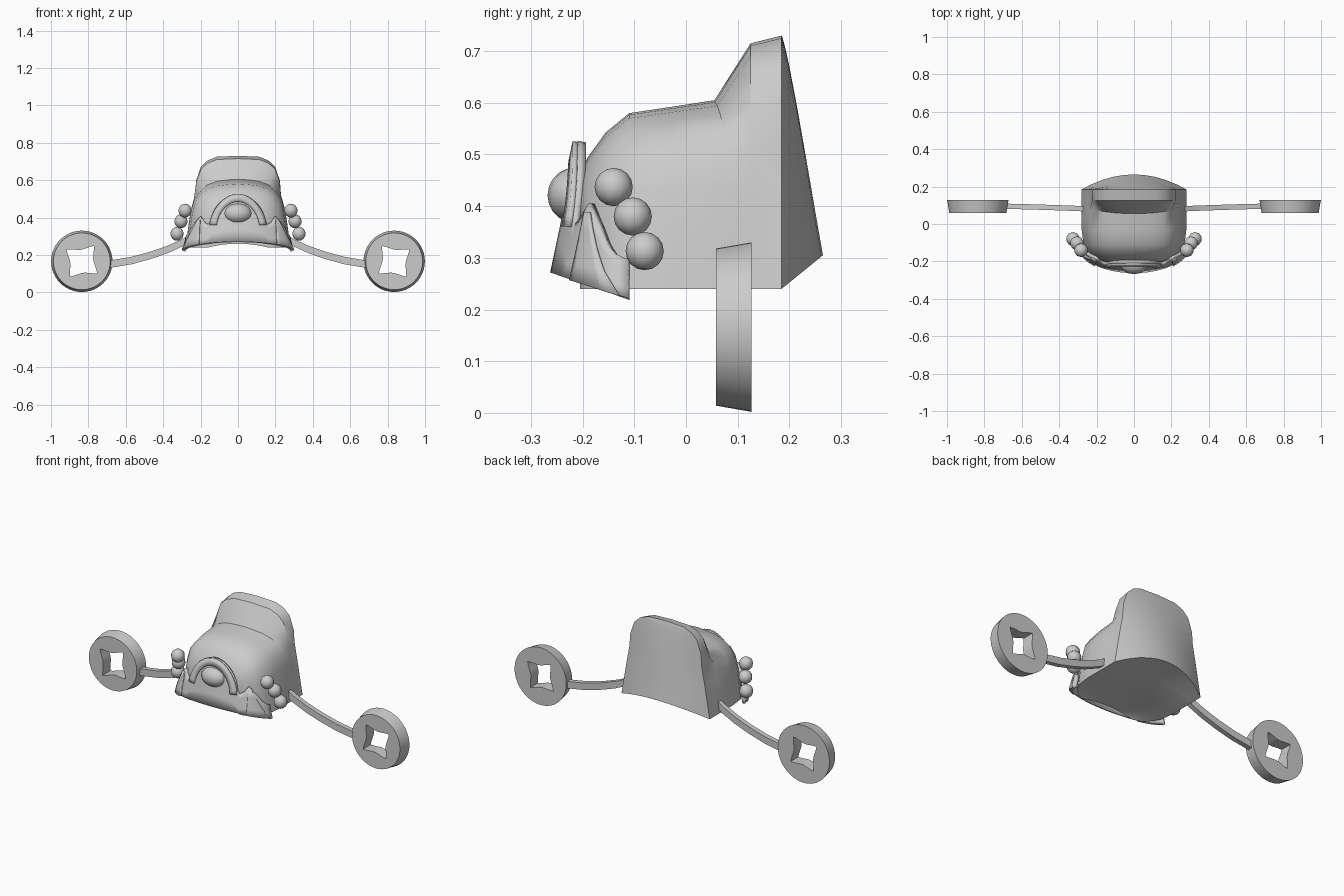
import bpy, bmesh, math
from mathutils import Vector

if "Cube" in bpy.data.objects:
    bpy.data.objects.remove(bpy.data.objects["Cube"])

grey = bpy.data.materials.new("plain_grey")
grey.use_nodes = True
grey.diffuse_color = (0.6, 0.6, 0.6, 1)
grey.node_tree.nodes["Principled BSDF"].inputs["Base Color"].default_value = (0.6, 0.6, 0.6, 1)


def finish(name, bm, angle=35, thickness=0):
    bmesh.ops.remove_doubles(bm, verts=bm.verts, dist=0.0005)
    bmesh.ops.recalc_face_normals(bm, faces=bm.faces)
    mesh = bpy.data.meshes.new(name)
    bm.to_mesh(mesh)
    bm.free()
    mesh.materials.append(grey)
    obj = bpy.data.objects.new(name, mesh)
    bpy.context.collection.objects.link(obj)
    if thickness:
        mod = obj.modifiers.new("Thickness", "SOLIDIFY")
        mod.thickness = thickness
        mod.offset = 0
    bpy.ops.object.select_all(action="DESELECT")
    bpy.context.view_layer.objects.active = obj
    obj.select_set(True)
    bpy.ops.object.shade_smooth_by_angle(angle=math.radians(angle))


def grid(bm, rows, wrap=False):
    """Skin a list of equally long point rows with quads; return the vertex rows."""
    rings = [[bm.verts.new(p) for p in row] for row in rows]
    n = len(rings[0])
    for a, b in zip(rings, rings[1:]):
        for i in range(n if wrap else n - 1):
            j = (i + 1) % n
            bm.faces.new((a[i], a[j], b[j], b[i]))
    return rings


def lerp_table(table, x):
    for (x0, v0), (x1, v1) in zip(table, table[1:]):
        if x <= x1:
            return v0 + (v1 - v0) * (x - x0) / (x1 - x0)
    return table[-1][1]


# Hat body: sections along y, each (y, half width, top, crown blend, crease sweep)
SECTIONS = [(-.205, .16, .46, 0, 0), (-.19, .205, .495, 0, 0), (-.155, .245, .543, 0, 0),
            (-.11, .27, .58, 0, 0), (-.03, .28, .592, 0, 0), (.055, .28, .605, 0, .035),
            (.125, .28, .715, 1, 0), (.185, .28, .73, 1, 0)]
DOME = [(1, 0), (.95, .3), (.9, .55), (.84, .72), (.72, .85), (.58, .92), (.4, .97), (.2, .99), (0, 1)]
CROWN = [(1, 0), (.94, .2), (.88, .4), (.82, .58), (.8, .73), (.71, .88), (.58, .95), (.4, .99), (0, 1)]
BASE = .24
STEPS = 10


def section(y, w, top, blend, sweep):
    half = []
    for (ax, az), (bx, bz) in zip(DOME, CROWN):
        fx, fz = ax + (bx - ax) * blend, az + (bz - az) * blend
        half.append(Vector((w * fx, y + sweep * fx * fx, BASE + (top - BASE) * fz)))
    return half


def across(p, bulge, lift):
    """Row of points from right to left through a side point, bowed in the middle."""
    row = []
    for i in range(STEPS + 1):
        u = 2 * i / STEPS - 1
        k = 1 - u * u
        row.append((p.x * u, p.y + bulge * k, p.z + lift * k))
    return row


bm = bmesh.new()
halves = [section(*s) for s in SECTIONS]
grid(bm, [[Vector((-p.x, p.y, p.z)) for p in h] + h[-2::-1] for h in halves])
# bowed back panel, fullest low down
back = []
for p in halves[-1]:
    rest = max(0, 1 - (p.z - BASE) / (.73 - BASE))
    back.append(across(p, .08 * rest ** .8, .065 * rest ** 2))
grid(bm, back)
# front cap and arched underside
grid(bm, [across(p, 0, .02 * (i == 0)) for i, p in enumerate(halves[0])])
last = len(halves) - 1
grid(bm, [across(h[0], .08 * (i == last), .02 + .045 * (i / last) ** 2) for i, h in enumerate(halves)])
finish("hat_body", bm, 32)


# Curved, back-leaning front band
def on_band(x, z, off=0):
    a = math.asin(max(-1, min(1, x / .29)))
    s, c = math.sin(a), math.cos(a)
    d = z - (.22 + .05 * c)
    return Vector((x * (1 - .8 * d) + off * s, -.11 - .145 * c + .21 * d * c - off * c, z))


def band_bottom(x):
    return .22 + .05 * math.sqrt(max(0, 1 - (x / .29) ** 2))


def band_top(x):
    x = abs(x)
    if x < .16:
        return .38 + .145 * math.sqrt(1 - (x / .16) ** 2)
    return lerp_table([(.16, .38), (.172, .362), (.195, .375), (.225, .405), (.26, .36), (.29, .295)], x)


side = [.16 * math.sin(math.pi / 2 * i / 9) for i in range(10)] + [.172, .183, .195, .21, .225, .243, .26, .275, .285, .29]
xs = [-x for x in side[:0:-1]] + side
rows = []
for r in range(5):
    rows.append([on_band(x, band_bottom(x) + (band_top(x) - band_bottom(x)) * r / 4) for x in xs])
bm = bmesh.new()
grid(bm, rows)
finish("front_band", bm, 30, .016)

# Raised arch rim on the band
arch = [math.pi * i / 24 for i in range(25)]
bm = bmesh.new()
grid(bm, [[on_band(rx * math.cos(a), .36 + rz * math.sin(a), .012) for a in arch]
          for rx, rz in ((.157, .165), (.118, .125))])
finish("arch_rim", bm, 30, .012)

# Oval jewel in the arch
bm = bmesh.new()
bmesh.ops.create_uvsphere(bm, u_segments=16, v_segments=10, radius=1)
for v in bm.verts:
    v.co = Vector((v.co.x * .075, v.co.y * .055 - .213, v.co.z * .054 + .421))
finish("front_jewel", bm, 60)


def coin(sgn):
    """Disc with a concave four-pointed hole, wider at the back."""
    bm = bmesh.new()
    n = 48
    loops = []
    for y, outer in ((.058, .152), (.127, .164)):
        for is_hole in (False, True):
            loop = []
            for i in range(n):
                a = 2 * math.pi * i / n
                q = abs((i % 12) - 6) / 6
                r = .062 + .042 * q ** 2.2 if is_hole else outer
                t = a + math.radians(45 + 7)
                loop.append((sgn * (.835 - r * math.cos(t)), y, .166 + r * math.sin(t)))
            loops.append(loop)
    front, front_hole, rear, rear_hole = loops
    grid(bm, [front, rear, rear_hole, front_hole, front], wrap=True)
    return bm


ARM = [(.25, .295), (.3, .264), (.38, .228), (.47, .197), (.57, .17), (.69, .15)]
BEADS = [(.283, -.14, .437), (.305, -.103, .38), (.326, -.08, .313)]

for label, sgn in (("left", 1), ("right", -1)):
    # triangular cheek plate on the end of the band
    bm = bmesh.new()
    plate = []
    for k in range(6):
        t = k / 5
        low, high = .2 + .088 * t, .217 + .016 * t
        col = []
        for r in range(5):
            f = r / 4
            x = low + (high - low) * f
            z = band_bottom(x)
            col.append(on_band(sgn * x, z + (.388 - z) * f, .011))
        plate.append(col)
    grid(bm, plate)
    finish(label + "_cheek_plate", bm, 30, .008)

    # three beads down the side
    for i, place in enumerate(BEADS):
        bm = bmesh.new()
        bmesh.ops.create_uvsphere(bm, u_segments=10, v_segments=8, radius=.037)
        bmesh.ops.translate(bm, verts=bm.verts, vec=(sgn * place[0], place[1], place[2]))
        finish(f"{label}_bead_{i + 1}", bm, 60)

    # drooping flat arm
    bm = bmesh.new()
    rows = []
    for i, (x, z) in enumerate(ARM):
        y = .08 + .003 * i
        h = .02
        rows.append([(sgn * x, y + dy, z + dz) for dy, dz in ((-.014, -h), (.014, -h), (.014, h), (-.014, h))])
    rings = grid(bm, rows, wrap=True)
    for ring in (rings[0], rings[-1]):
        bm.faces.new(ring)
    finish(label + "_arm", bm, 35)

    # coin-shaped end
    finish(label + "_coin", coin(sgn), 32)
